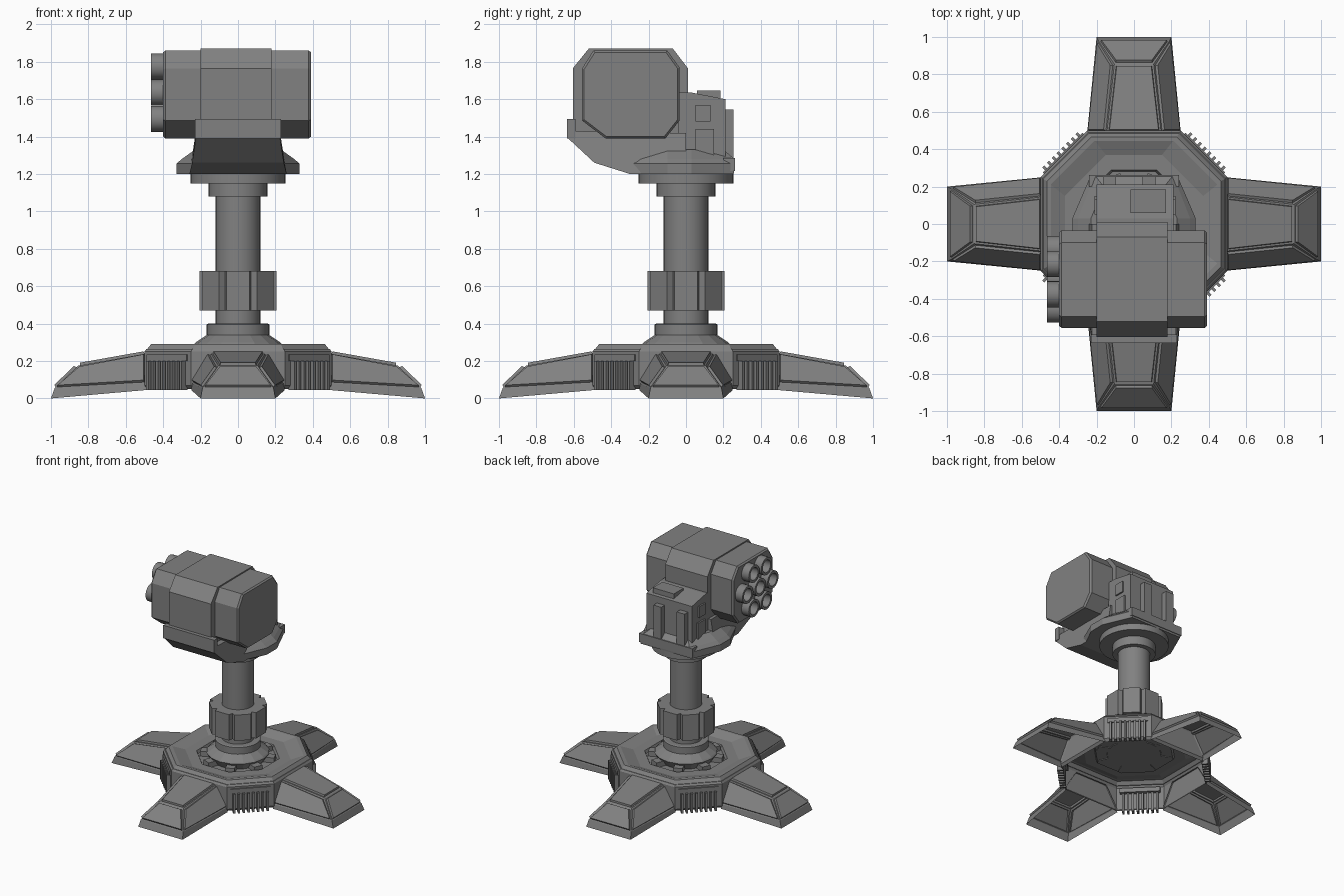
import bpy, bmesh
from math import sin, cos, pi, radians
from mathutils import Matrix, Vector

old = bpy.data.objects.get("Cube")
if old:
    bpy.data.objects.remove(old, do_unlink=True)

# Single painted-metal colour
grey = bpy.data.materials.new("gunmetal_grey")
grey.use_nodes = True
colour = (0.22, 0.22, 0.22, 1)
grey.diffuse_color = colour
grey.node_tree.nodes["Principled BSDF"].inputs["Base Color"].default_value = colour


def finish(name, bm, smooth=False):
    bmesh.ops.recalc_face_normals(bm, faces=bm.faces)
    me = bpy.data.meshes.new(name)
    bm.to_mesh(me)
    bm.free()
    me.materials.append(grey)
    ob = bpy.data.objects.new(name, me)
    bpy.context.collection.objects.link(ob)
    if smooth:
        bpy.ops.object.select_all(action='DESELECT')
        ob.select_set(True)
        bpy.context.view_layer.objects.active = ob
        bpy.ops.object.shade_smooth_by_angle(angle=radians(30))
    return ob


def loft(name, loops, start=True, end=True, closed=False, smooth=False, turn=0):
    """Skin a row of equal-length point loops."""
    bm = bmesh.new()
    rings = [[bm.verts.new(p) for p in lp] for lp in loops]
    n = len(rings[0])
    pairs = list(zip(rings, rings[1:]))
    if closed:
        pairs.append((rings[-1], rings[0]))
    for a, b in pairs:
        for i in range(n):
            j = (i + 1) % n
            bm.faces.new((a[i], a[j], b[j], b[i]))
    if not closed:
        if start:
            bm.faces.new(rings[0][::-1])
        if end:
            bm.faces.new(rings[-1])
    bmesh.ops.rotate(bm, verts=bm.verts, matrix=Matrix.Rotation(turn, 3, 'Z'))
    return finish(name, bm, smooth)


def box(name, x, y, z, turn=0):
    return loft(name, [[(x[0], y[0], h), (x[1], y[0], h), (x[1], y[1], h), (x[0], y[1], h)]
                       for h in z], turn=turn)


def lathe(name, profile, n=32, smooth=True, turn=0.0):
    return loft(name, [[(r * cos(2 * pi * i / n + turn), r * sin(2 * pi * i / n + turn), z)
                        for i in range(n)] for r, z in profile], smooth=smooth)


def octagon(a, c, z):
    return [(a, -c, z), (a, c, z), (c, a, z), (-c, a, z),
            (-a, c, z), (-a, -c, z), (-c, -a, z), (c, -a, z)]


def across(name, profile, x0, x1, edge=0.0):
    """Extrude a (y, z) profile along x, with ends drawn in by edge."""
    cy = sum(p[0] for p in profile) / len(profile)
    cz = sum(p[1] for p in profile) / len(profile)
    stations = [(x0, 1), (x1, 1)]
    if edge:
        stations = [(x0, .96), (x0 + edge, 1), (x1 - edge, 1), (x1, .96)]
    return loft(name, [[(x, cy + (y - cy) * s, cz + (z - cz) * s) for y, z in profile]
                       for x, s in stations])


# Hollow base hub with a chamfered rim and sunken deck
loft("base_hub", [octagon(*p) for p in (
    (.485, .24, .05), (.5, .25, .07), (.5, .25, .25), (.49, .245, .265), (.485, .24, .265),
    (.465, .23, .29), (.445, .21, .29), (.37, .15, .26), (.29, .12, .26), (.28, .115, .235))],
    start=False)

# Cone and radial blocks around the column foot
lathe("foot_cone", [(.2, .23), (.235, .29), (.225, .3), (.165, .34)], 16, False)
for i in range(8):
    box("foot_block", (.15, .28), (-.035, .035), (.23, .275), turn=i * pi / 4 + pi / 8)

# Cooling fins on the four diagonal walls
for k in range(4):
    turn = k * pi / 2 + pi / 4
    for i in range(8):
        y = (i - 3.5) * .036
        box("cooling_fin", (.515, .56), (y - .008, y + .008), (.045, .2), turn=turn)
    box("fin_header", (.5, .54), (-.15, .15), (.2, .235), turn=turn)


# Four splayed legs, open below, with raised armour panels
def leg(turn):
    bm = bmesh.new()

    def pair(x, y, z):
        return bm.verts.new((x, y, z)), bm.verts.new((x, -y, z))
    root_low, root_rim, root_top = pair(.49, .25, .045), pair(.49, .245, .08), pair(.49, .145, .24)
    knee = pair(.855, .105, .175)
    tip_low, tip_rim = pair(1, .2, 0), pair(.98, .19, .055)
    panels = []
    for s in (0, 1):
        bm.faces.new((root_low[s], tip_low[s], tip_rim[s], root_rim[s]))
        panels.append(bm.faces.new((root_rim[s], tip_rim[s], knee[s], root_top[s])))
    bm.faces.new((tip_low[0], tip_low[1], tip_rim[1], tip_rim[0]))
    panels.append(bm.faces.new((root_top[0], knee[0], knee[1], root_top[1])))
    panels.append(bm.faces.new((knee[0], tip_rim[0], tip_rim[1], knee[1])))
    bmesh.ops.recalc_face_normals(bm, faces=bm.faces)
    if panels[2].normal.z < 0:
        bmesh.ops.reverse_faces(bm, faces=bm.faces)
    bmesh.ops.inset_individual(bm, faces=panels, thickness=.014, depth=0)
    bmesh.ops.inset_individual(bm, faces=panels, thickness=.005, depth=.014)
    bmesh.ops.rotate(bm, verts=bm.verts, matrix=Matrix.Rotation(turn, 3, 'Z'))
    finish("leg", bm)


for k in range(4):
    leg(k * pi / 2)

# Column, collar and turntable
lathe("column", [(.12, .24), (.12, 1.1)])
lathe("column_collar", [(.168, .34), (.168, .395), (.16, .4)])
lathe("upper_flange", [(.158, 1.08), (.158, 1.15)])
lathe("turntable", [(.255, 1.15), (.255, 1.2)])

# Clamp of eight plates separated by grooves
ring = []
for i in range(8):
    a = i * pi / 4
    for r, t in ((.207, -.062), (.207, .062)):
        ring.append((r * cos(a) - t * sin(a), r * sin(a) + t * cos(a)))
    ring.append((.185 * cos(a + pi / 8), .185 * sin(a + pi / 8)))
loft("column_clamp", [[(x, y, z) for x, y in ring] for z in (.47, .68)])


# Cradle deck with flared sides
def deck(w, back, front, z):
    return [(w, -.1, z), (w, .03, z), (w * .7, back, z), (-w * .7, back, z),
            (-w, .03, z), (-w, -.1, z), (-w * .7, front, z), (w * .7, front, z)]


loft("cradle_deck", [deck(.33, .255, -.3, 1.2), deck(.33, .26, -.33, 1.255),
                     deck(.3, .26, -.34, 1.28), deck(.23, .2, -.36, 1.33)])

# Cradle tongue sweeping forward under the pod
tongue = [(0, 1.2, .26), (-.3, 1.2, .26), (-.49, 1.26, .245), (-.63, 1.39, .225),
          (-.6, 1.43, .225), (-.3, 1.42, .225), (0, 1.42, .225)]
loft("cradle_tongue", [[(s * w, y, z) for y, z, w in tongue] for s in (-1, 1)])
box("cradle_lip", (-.23, .23), (-.635, -.59), (1.39, 1.495))

# Launcher pod: long octagonal case with a thicker middle band
case = [(-.555, 1.765), (-.495, 1.86), (-.1, 1.86), (-.035, 1.77),
        (-.035, 1.485), (-.11, 1.39), (-.43, 1.39), (-.555, 1.485)]
across("pod_case", case, -.4, .39, edge=.012)
band = [(-.605, 1.765), (-.52, 1.87), (-.07, 1.87), (.01, 1.765),
        (.01, 1.29), (-.3, 1.29), (-.47, 1.3), (-.605, 1.41)]
across("pod_band", band, -.2, .18)

# Seven open launch tubes on the right end
spots = [(0, 0)] + [(.162 * cos(i * pi / 3), .162 * sin(i * pi / 3)) for i in range(6)]
for dy, dz in spots:
    rings = [[(x, -.295 + dy + r * cos(2 * pi * i / 24), 1.635 + dz + r * sin(2 * pi * i / 24))
              for i in range(24)]
             for r, x in ((.07, -.395), (.07, -.465), (.05, -.465), (.05, -.405))]
    loft("launch_tube", rings, smooth=True)

# Rear equipment block with hatch, ribs and side plates
across("rear_block", [(-.04, 1.285), (-.04, 1.635), (.03, 1.635), (.21, 1.6), (.21, 1.285)],
       -.2, .21)
across("roof_hatch", [(.06, 1.6), (.06, 1.645), (.185, 1.645), (.185, 1.6)], -.02, .17)
for x in (-.13, .08):
    box("rear_rib", (x - .035, x + .035), (.2, .255), (1.27, 1.545))
for x in ((-.212, -.19), (.2, .222)):
    box("side_plate_low", x, (.05, .15), (1.3, 1.44))
    box("side_plate_high", x, (.05, .13), (1.48, 1.57))
box("rear_sill", (-.24, .24), (.2, .262), (1.215, 1.285))
